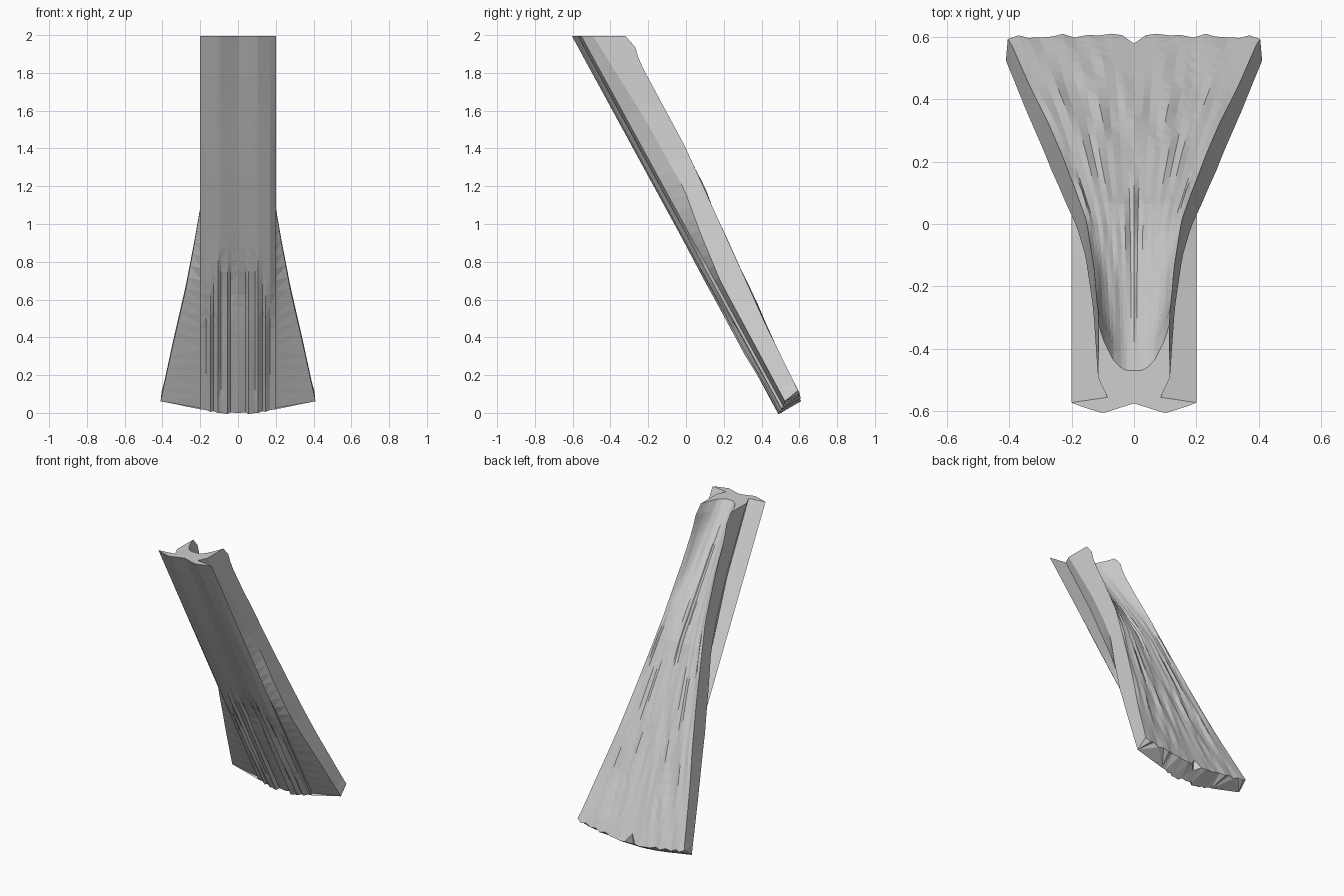
import bpy, bmesh, random
from mathutils import Vector

if "Cube" in bpy.data.objects:
    bpy.data.objects.remove(bpy.data.objects["Cube"])
random.seed(4)

# Leaning axis: runs down the front face; DEPTH points out of the back
TOP = Vector((0, -0.6, 1.985))
DOWN = Vector((0, 0.479, -0.878))
DEPTH = Vector((0, 0.878, 0.479))
LENGTH = 2.255
STATIONS = 32
BACK_COLS = 11


def ramp(points, s):
    """Piecewise linear lookup along the length."""
    for (a, va), (b, vb) in zip(points, points[1:]):
        if s <= b:
            return va + (vb - va) * max(0, s - a) / (b - a)
    return points[-1][1]


def streak(size, knots):
    """Random offsets that change slowly, so they read as long bark strips."""
    return [(LENGTH * k / knots + random.uniform(-.1, .1), random.uniform(-size, size))
            for k in range(knots + 1)]


FAN_WIDTH = [(0, .115), (.4, .13), (.75, .155), (1.0, .19), (1.3, .235), (1.57, .28), (1.9, .345), (LENGTH, .41)]
CREST = [(0, .25), (.075, .268), (.17, .25), (.7, .247), (1.3, .207), (1.8, .171), (LENGTH, .153)]
TROUGH = [(0, .12), (.3, .16), (.9, .22), (1.3, .2), (1.8, .165), (LENGTH, .13)]
RIB_FOOT = [(0, .1), (.5, .13), (.95, .135), (1.2, .1), (1.5, .07), (LENGTH, .065)]
STEM = [(0, .085), (.5, .09), (1, .13), (1.4, .19), (LENGTH, .195)]

FRONT_X = [0, .04, .055, .09, .105, .13, .145, .17, .2]
front_start = [random.uniform(1.2, 1.6) for x in FRONT_X]
front_streak = [streak(.006, 10) for x in FRONT_X]
back_streak = [streak(.009, 7) for i in range(BACK_COLS)]
back_drift = [streak(.02, 5) for i in range(BACK_COLS)]


def section(s):
    """Half cross-section (x, depth) from front centre round to back centre."""
    w, crest, trough = ramp(FAN_WIDTH, s), ramp(CREST, s), ramp(TROUGH, s)
    pts = []
    # front plate: two shallow lobes, grooved towards the bottom, sharp outer edge
    for i, x in enumerate(FRONT_X):
        lobe = .028 * abs(x - .1) / .1 * ramp([(0, 1), (.8, .5), (LENGTH, .6)], s)
        begin = front_start[i]
        rough = ramp([(begin, 0), (begin + .25, 1), (LENGTH + .1, 1)], s)
        pts.append((x, lobe + rough * (.013 * (i % 2) + ramp(front_streak[i], s))))
    pts[-1] = (.2, .03)
    # undercut between plate and rib, then the rib wall up to its crest
    pts.append((ramp(STEM, s), .045))
    pts.append((w, ramp(RIB_FOOT, s)))
    pts.append((w * .985, crest))
    # hollow back of the rib, filling out to a broad streaked fan
    grain = ramp([(0, .2), (.7, 1), (LENGTH, 1)], s)
    hollow = ramp([(0, 2.6), (1, 1.6), (LENGTH, 1.4)], s)
    for i in range(BACK_COLS):
        f = 1 - (i + 1) / BACK_COLS
        h = trough + (crest - trough) * f ** hollow + grain * ramp(back_streak[i], s)
        drift = ramp(back_drift[i], s) if f > 0 else 0
        pts.append((w * (f + drift), h))
    return pts


def place(s, x, h):
    """Slide points so the top is level and the bottom edge is an arc."""
    start = .545 * h - .012
    end = LENGTH + .016 - .045 * (x / .41) ** 1.5
    along = start + (end - start) * s / LENGTH
    return TOP + DOWN * along + DEPTH * h + Vector((x, 0, 0))


# Half body lofted from the sections, capped at both ends
bm = bmesh.new()
rings = []
for k in range(STATIONS + 1):
    s = LENGTH * k / STATIONS
    rings.append([bm.verts.new(place(s, x, h)) for x, h in section(s)])
# ragged bottom edge, with a split at the back centre
for v in rings[-1][len(FRONT_X) + 2:]:
    v.co -= DOWN * random.uniform(0, .02)
rings[-1][-1].co -= DEPTH * .04
for a, b in zip(rings, rings[1:]):
    for i in range(len(a) - 1):
        bm.faces.new((a[i], a[i + 1], b[i + 1], b[i]))
bm.faces.new(rings[0][::-1])
bm.faces.new(rings[-1])
bmesh.ops.triangulate(bm, faces=bm.faces[:])
bmesh.ops.recalc_face_normals(bm, faces=bm.faces[:])

# Open half: make sure the outside faces outward
front = min(bm.faces, key=lambda f: f.calc_center_median().dot(DEPTH))
if front.normal.dot(DEPTH) > 0:
    bmesh.ops.reverse_faces(bm, faces=bm.faces[:])

mesh = bpy.data.meshes.new("leaning_trunk")
bm.to_mesh(mesh)
bm.free()
trunk = bpy.data.objects.new("leaning_trunk", mesh)
bpy.context.collection.objects.link(trunk)
mirror = trunk.modifiers.new("mirror", "MIRROR")
mirror.use_clip = True

grey = bpy.data.materials.new("plain_grey")
grey.use_nodes = True
colour = (.62, .62, .62, 1)
grey.diffuse_color = colour
grey.node_tree.nodes["Principled BSDF"].inputs["Base Color"].default_value = colour
mesh.materials.append(grey)
